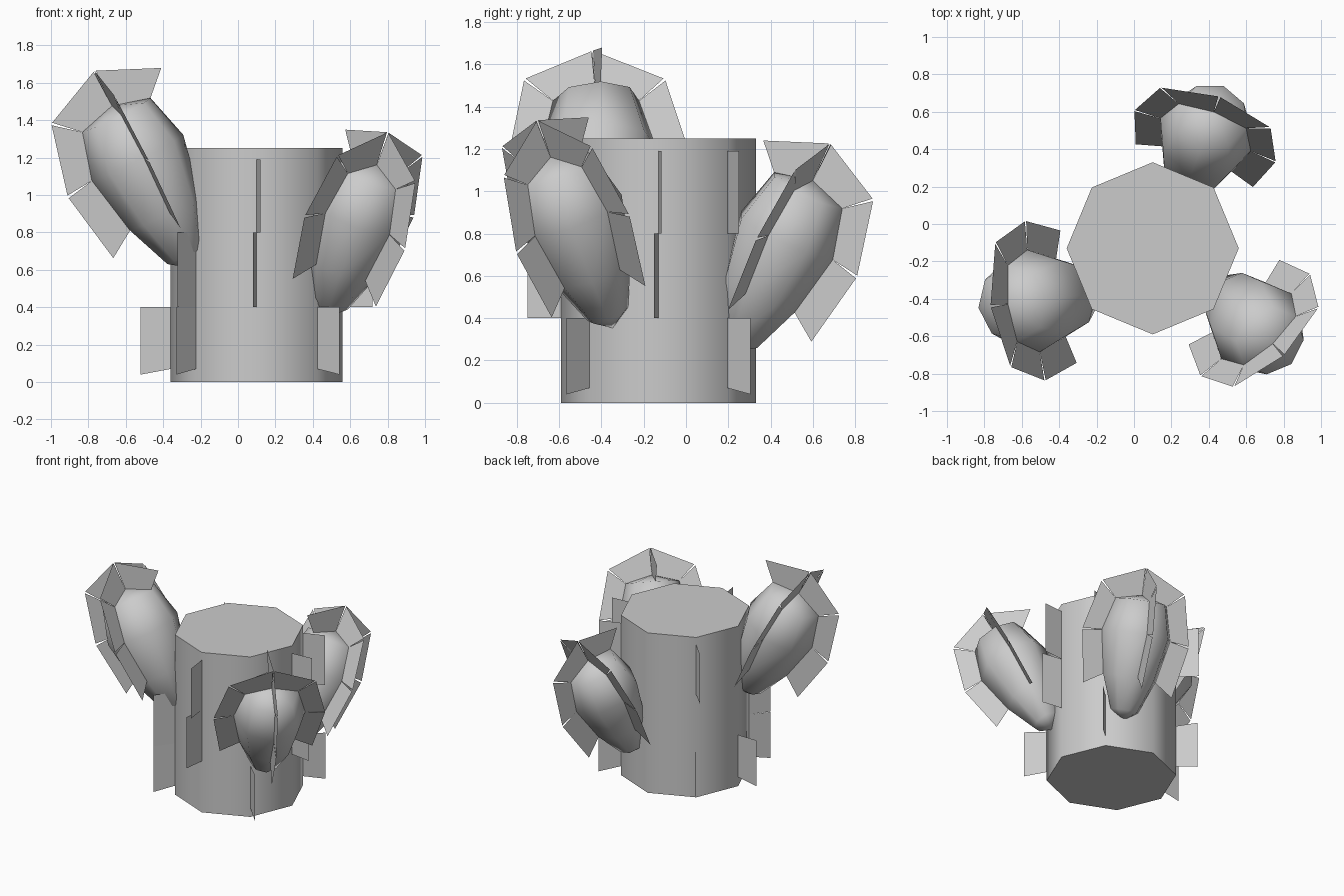
import bpy
from math import sin, cos, radians, pi
from mathutils import Matrix, Vector

if "Cube" in bpy.data.objects:
    bpy.data.objects.remove(bpy.data.objects["Cube"])

CENTRE = Vector((0.10, -0.13, 0))
RADIUS = 0.46


def make_object(name, verts, faces, smooth=False):
    mesh = bpy.data.meshes.new(name)
    mesh.from_pydata(verts, [], faces)
    mesh.update()
    for p in mesh.polygons:
        p.use_smooth = smooth
    ob = bpy.data.objects.new(name, mesh)
    bpy.context.collection.objects.link(ob)
    return ob


def quads_object(name, quads):
    verts = [v for q in quads for v in q]
    return make_object(name, verts, [tuple(range(4 * i, 4 * i + 4)) for i in range(len(quads))])


# Eight-sided trunk
bpy.ops.mesh.primitive_cylinder_add(vertices=8, radius=RADIUS, depth=1.25,
                                    location=CENTRE + Vector((0, 0, 0.625)))
trunk = bpy.context.object
trunk.name = "trunk"
bpy.ops.object.shade_smooth_by_angle(angle=radians(50))

# Flat spine cards on the trunk corners: (corner, level, heading in degrees)
LEVELS = {"low": (0.07, 0.04, 0.40), "mid": (0.40, 0.40, 0.80), "high": (0.80, 0.80, 1.19)}
CARDS = [(0, "mid", -8), (0, "high", 5), (1, "low", 43), (1, "high", 20),
         (3, "low", 123), (3, "high", 135), (4, "low", 180),
         (5, "low", 230), (5, "mid", 232), (6, "mid", 263), (6, "high", 277), (7, "low", -43)]
quads = []
for corner, level, heading in CARDS:
    a, h = corner * pi / 4, radians(heading)
    inner = CENTRE + Vector((cos(a), sin(a), 0)) * RADIUS
    outer = inner + Vector((cos(h), sin(h), 0)) * 0.16
    zi, zo, zt = LEVELS[level]
    quads.append([inner + Vector((0, 0, zi)), outer + Vector((0, 0, zo)),
                  outer + Vector((0, 0, zt)), inner + Vector((0, 0, zt))])
quads_object("trunk_spines", quads)

# Arm profile turned about a leaning axis: radius, distance along the axis
PROFILE = [(0.11, 0.0), (0.21, 0.25), (0.275, 0.58), (0.205, 0.835)]
ROOT, TIP = -0.08, 0.89
SIDES = 8
# Outer edge of the spine cards, matching the profile from its second ring to the tip
CARD_EDGE = [(0.355, 0.15), (0.43, 0.56), (0.335, 0.95), (0.0, 1.10)]


def arm_body(name, matrix):
    verts = [matrix @ Vector((r * cos(2 * pi * k / SIDES), r * sin(2 * pi * k / SIDES), z))
             for r, z in PROFILE for k in range(SIDES)]
    verts += [matrix @ Vector((0, 0, TIP)), matrix @ Vector((0, 0, ROOT))]
    faces = []
    top = (len(PROFILE) - 1) * SIDES
    for k in range(SIDES):
        n = (k + 1) % SIDES
        for i in range(0, top, SIDES):
            faces.append((i + k, i + n, i + SIDES + n, i + SIDES + k))
        faces.append((top + k, top + n, top + SIDES))
        faces.append((n, k, top + SIDES + 1))
    make_object(name, verts, faces, smooth=True)


def arm_spines(name, matrix):
    # Rows of three cards up to the tip; the row facing the trunk keeps only its top card
    inner = PROFILE[1:] + [(0.0, TIP)]
    quads = []
    for row in range(4):
        spin = matrix @ Matrix.Rotation(row * pi / 2, 4, 'Z')
        for i in range(2 if row == 2 else 0, 3):
            a, b = (Vector((r, 0, z)) for r, z in CARD_EDGE[i:i + 2])
            c, d = (Vector((r, 0, z)) for r, z in inner[i:i + 2])
            quads.append([spin @ p for p in (d, a.lerp(b, 0.98), a.lerp(b, 0.02), c)])
    quads_object(name, quads)


# Three arms: name, root position, heading, size
for name, root, heading, size in (("left_arm", (-0.28, -0.38, 0.68), 187, 1.0),
                                  ("right_arm", (0.49, -0.37, 0.42), -47, 0.93),
                                  ("back_arm", (0.30, 0.25, 0.305), 70, 0.935)):
    m = (Matrix.Translation(root) @ Matrix.Rotation(radians(heading), 4, 'Z')
         @ Matrix.Rotation(radians(26.5), 4, 'Y') @ Matrix.Scale(size, 4))
    arm_body(name, m)
    arm_spines(name + "_spines", m)
